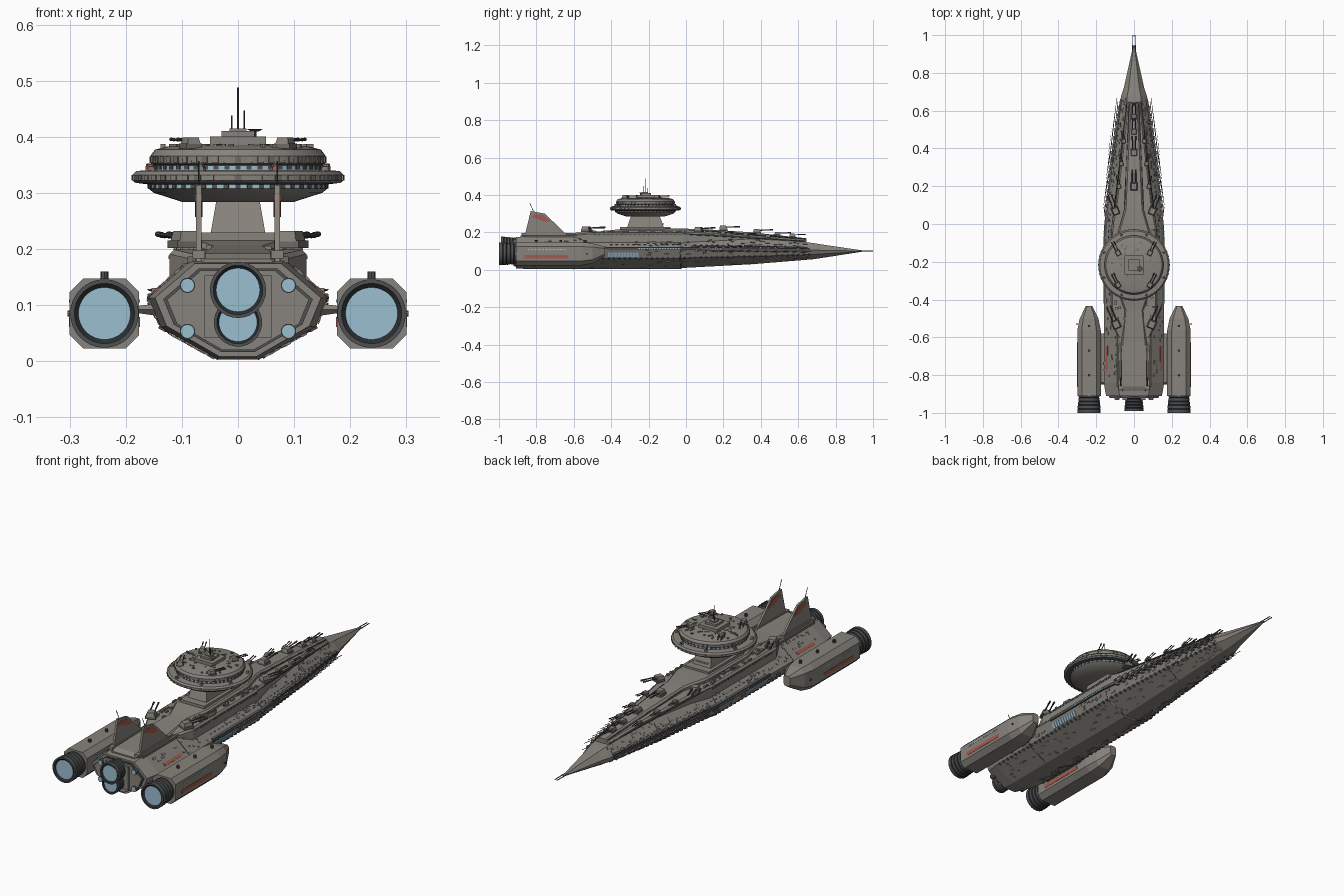
import bpy, bmesh, math, random
from mathutils import Matrix, Vector as V

if "Cube" in bpy.data.objects:
    bpy.data.objects.remove(bpy.data.objects["Cube"])

random.seed(4)
HULL, PANEL, METAL, BLACK, BLUE, RED = range(6)
COLOURS = [("hull_grey", (.245, .226, .2)), ("panel_grey", (.16, .15, .135)), ("gun_metal", (.075, .079, .083)),
           ("dark_trim", (.025, .027, .03)), ("window_blue", (.33, .52, .64)), ("marking_red", (.38, .1, .075))]
MATS = []
for n, c in COLOURS:
    m = bpy.data.materials.new(n)
    m.diffuse_color = (*c, 1)
    m.use_nodes = True
    m.node_tree.nodes["Principled BSDF"].inputs["Base Color"].default_value = m.diffuse_color
    MATS.append(m)
PLATES = (HULL, HULL, HULL, HULL, PANEL)


class Part:
    """Collects primitives into one named object."""
    def __init__(self, name):
        self.name, self.bm = name, bmesh.new()

    def paint(self, verts, mat):
        for f in {f for v in verts for f in v.link_faces}:
            f.material_index = mat

    def box(self, pos, size, mat=HULL, rot=Matrix(), top=1.0):
        vs = bmesh.ops.create_cube(self.bm, size=1)["verts"]
        for v in vs:
            k = top if v.co.z > 0 else 1
            v.co = V(pos) + (rot @ V((v.co.x * size[0] * k, v.co.y * size[1] * k, v.co.z * size[2])))
        self.paint(vs, mat)

    def rod(self, a, b, r, mat=METAL, sides=8, r2=None):
        a, b = V(a), V(b)
        q = (b - a).to_track_quat('Z', 'Y').to_matrix().to_4x4()
        vs = bmesh.ops.create_cone(self.bm, cap_ends=True, segments=sides, radius1=r, radius2=r if r2 is None else r2,
                                   depth=(b - a).length, matrix=Matrix.Translation((a + b) / 2) @ q)["verts"]
        self.paint(vs, mat)

    def loft(self, rings, mat=HULL):
        rows = [[self.bm.verts.new(p) for p in ring] for ring in rings]
        n = len(rows[0])
        faces = [self.bm.faces.new(rows[0]), self.bm.faces.new(rows[-1])]
        for a, b in zip(rows, rows[1:]):
            faces += [self.bm.faces.new((a[i], a[(i + 1) % n], b[(i + 1) % n], b[i])) for i in range(n)]
        for f in faces:
            f.material_index = mat

    def lathe(self, prof, matrix, sides=40):
        """prof holds (radius, height, colour of the face that follows)."""
        rows = [[self.bm.verts.new(matrix @ V((max(r, 1e-4) * math.cos(k * math.tau / sides),
                 max(r, 1e-4) * math.sin(k * math.tau / sides), z))) for k in range(sides)] for r, z, _ in prof]
        for j in range(len(prof) - 1):
            for k in range(sides):
                l = (k + 1) % sides
                self.bm.faces.new((rows[j][k], rows[j][l], rows[j + 1][l], rows[j + 1][k])).material_index = prof[j][2]

    def turret(self, pos, yaw, s=1.0):
        R = Matrix.Rotation(yaw, 4, 'Z')
        at = lambda *p: V(pos) + R @ (V(p) * s)
        self.box(at(0, 0, .004), (.036 * s, .036 * s, .01 * s), PANEL, R)
        self.box(at(0, -.002, .015), (.03 * s, .034 * s, .014 * s), HULL, R, .8)
        for x in (-.008, .008):
            self.rod(at(x, .01, .015), at(x, .075, .018), .0027 * s)
            self.rod(at(x, .06, .0175), at(x, .078, .018), .0036 * s)

    def done(self, smooth=False):
        bmesh.ops.recalc_face_normals(self.bm, faces=self.bm.faces[:])
        me = bpy.data.meshes.new(self.name)
        self.bm.to_mesh(me)
        for m in MATS:
            me.materials.append(m)
        ob = bpy.data.objects.new(self.name, me)
        bpy.context.collection.objects.link(ob)
        if smooth:
            bpy.ops.object.select_all(action='DESELECT')
            ob.select_set(True)
            bpy.context.view_layer.objects.active = ob
            bpy.ops.object.shade_smooth_by_angle(angle=math.radians(25))


# Main hull: half width, top, edge height and keel height along y
STATIONS = [(-.91, .148, .174, .113, .008), (-.84, .16, .18, .113, .003), (-.03, .157, .18, .113, .003), (-.025, .154, .18, .113, .009),
            (.36, .117, .172, .11, .03), (.68, .068, .143, .105, .056), (.72, .054, .136, .104, .062), (.945, .004, .103, .1, .097)]

def half(y):
    for a, b in zip(STATIONS, STATIONS[1:]):
        if y <= b[0]:
            break
    t = (y - a[0]) / (b[0] - a[0])
    w, zt, zm, zb = (p + (q - p) * t for p, q in zip(a[1:], b[1:]))
    return [V((.52 * w, y, zt)), V((w, y, zm)), V((.86 * w, y, zm - .48 * (zm - zb))), V((.22 * w, y, zb))]

def ring(pts):
    return list(pts) + [V((-p.x, p.y, p.z)) for p in reversed(pts)]

def on_hull(part, face, t, y, size, mat, side):
    """Box lying on a hull face; size is (thickness, length, width)."""
    P = lambda yy: half(yy)[face].lerp(half(yy)[face + 1], t)
    yv = (P(y + .005) - P(y - .005)).normalized()
    tv = (half(y)[face + 1] - half(y)[face]).normalized()
    nv = tv.cross(yv).normalized()
    M = Matrix.Diagonal((side, 1, 1)) @ Matrix((nv, yv, nv.cross(yv))).transposed()
    p = P(y)
    part.box((p.x * side, p.y, p.z), size, mat, M)

hull = Part("main_hull")
hull.loft([ring(half(s[0])) for s in STATIONS])
for k, y, mat in ((.9, -.918, METAL), (.855, -.922, HULL)):
    plate = [V((p.x * k, y, .09 + (p.z - .09) * k)) for p in half(-.91)]
    hull.loft([ring([V((p.x, -.9, p.z)) for p in plate]), ring(plate)], mat)
hull.box((0, -.922, .097), (.12, .02, .112))
for s in (-1, 1):
    hull.rod((s * .008, .9, .101), (s * .006, 1, .101), .0022)
hull.done()

# Edge trench, hull windows, stripes, ribs and scattered plates
detail = Part("hull_details")
for s in (-1, 1):
    detail.loft([[V((s * (half(y)[1].x + dx), y, half(y)[1].z + dz)) for dx, dz in
                  ((-.01, -.007), (.003, -.007), (.003, .007), (-.012, .01))] for y in (-.42, -.03, .36, .66)], METAL)
    for k in range(10):
        on_hull(detail, 1, .62, -.41 + k * .0165, (.007, .0135, .026), BLUE, s)
    for k in range(32):
        y = -.25 + k * .014
        detail.box((s * (half(y)[1].x + .002), y, half(y)[1].z), (.005, .008, .005), BLUE)
        on_hull(detail, 0, .7, -.4 + k * .03, (.005, .012, .004), METAL, s)
    on_hull(detail, 0, .8, -.71, (.006, .13, .014), RED, s)
    for k in range(52):
        on_hull(detail, 2, .03, -.82 + k * .029, (.007, .008, .014), METAL, s)
    for face, n in ((0, 120), (1, 60), (2, 80)):
        for _ in range(n):
            y, t = random.uniform(-.82, .66), random.uniform(.12, .9)
            if (face == 1 and -.44 < y < -.23) or (face == 0 and -.8 < y < -.62 and t > .6):
                continue
            on_hull(detail, face, t, y, (random.uniform(.004, .009), random.uniform(.008, .026),
                    random.uniform(.005, .012)), random.choice(PLATES), s)
    for y in (-.6, -.03, .36):
        for f in range(3):
            on_hull(detail, f, .5, y, (.003, .003, (half(y)[f] - half(y)[f + 1]).length), METAL, s)
detail.done()

# Broadside guns along the hull edge
guns = Part("edge_guns")
for s in (-1, 1):
    for k in range(15):
        y = .04 + k * .04
        p = half(y)[1]
        for dz, d in ((.013, .0), (-.012, .018)):
            a = V((s * p.x, y + d, p.z + dz))
            guns.box(a, (.013, .015, .01), HULL)
            guns.rod(a + V((s * .006, 0, 0)), a + V((s * .012, .05, .002)), .0015, METAL, 6)
guns.done()

# Stepped superstructure decks
deck = Part("upper_decks")
def tier(data, mat=HULL):
    deck.loft([[(-w, y, .13), (w, y, .13), (w, y, z - .008), (w - .008, y, z), (-w + .008, y, z), (-w, y, z - .008)]
               for y, w, z in data], mat)
tier([(-.6, .085, .19), (-.52, .122, .199), (-.02, .12, .2), (.1, .098, .198), (.4, .062, .182), (.645, .036, .16)])
tier([(-.46, .05, .205), (-.36, .084, .216), (-.04, .084, .22), (.08, .05, .218), (.35, .038, .2), (.645, .022, .168)])
tier([(-.885, .066, .182), (-.86, .066, .192), (-.62, .066, .196), (-.45, .05, .206)])
for s in (-1, 1):
    deck.box((s * .083, -.72, .181), (.014, .28, .012), PANEL)
    for k in range(40):
        deck.box((s * .1215, -.5 + k * .012, .185), (.004, .006, .006), METAL if k % 2 else HULL)
    for y0, y1, x0, x1, z0, z1 in ((-.02, .64, .117, .038, .192, .153), (.1, .64, .05, .026, .209, .165)):
        deck.rod((s * x0, y0, z0), (s * x1, y1, z1), .003, METAL, 6)
    for _ in range(60):
        deck.box((s * random.uniform(.05, .112), random.uniform(-.5, .0), .2), (random.uniform(.006, .014),
                 random.uniform(.008, .03), random.uniform(.01, .018)), random.choice(PLATES))
deck.done()

turrets = Part("deck_turrets")
for y, z, sc in ((.57, .173, .9), (.49, .182, .9), (.38, .194, 1.1), (.2, .21, 1.15)):
    turrets.turret((0, y, z), 0, sc)
for s in (-1, 1):
    turrets.turret((s * .098, .07, .203), -s * .35, 1.15)
    turrets.turret((s * .095, -.53, .203), -s * .4, 1.3)
    for y, x, z in ((.2, .08, .19), (.32, .067, .182), (.44, .055, .174)):
        turrets.turret((s * x, y, z), -s * .15, .7)
turrets.done()

# Command tower and saucer
C = V((0, -.217, 0))
tower = Part("command_tower")
tower.box(C + V((0, 0, .222)), (.13, .27, .014))
tower.box(C + V((0, 0, .258)), (.1, .2, .074), HULL, Matrix(), .74)
for k in range(4):
    tower.box(C + V((-.027 + k * .018, .094, .245)), (.01, .01, .006), BLUE)
tower.done()

saucer = Part("command_saucer")
saucer.lathe([(0, .284, HULL), (.1, .284, HULL), (.15, .3, HULL), (.16, .308, BLUE), (.16, .315, METAL), (.183, .318, HULL),
              (.188, .322, HULL), (.188, .332, HULL), (.181, .339, HULL), (.15, .341, BLUE), (.15, .349, METAL),
              (.155, .352, HULL), (.156, .366, HULL), (.148, .377, HULL), (.125, .383, HULL), (0, .387, HULL)],
             Matrix.Translation(C), 56)
saucer.done(True)

fit = Part("saucer_fittings")
for k in range(48):
    R = Matrix.Rotation(k * math.tau / 48, 4, 'Z')
    for r, z, w, h in ((.188, .327, .012, .01), (.1555, .359, .011, .011)):
        fit.box(C + R @ V((r, 0, z)), (.004, w, h), PANEL if k % 3 == 0 else HULL, R)
    for r, z in ((.16, .3115), (.15, .3455)):
        fit.box(C + R @ V((r, 0, z)), (.003, .009, .008), METAL, R)
    if k % 6 == 3:
        fit.box(C + R @ V((.17, 0, .342)), (.012, .012, .009), HULL, R)
        fit.rod(C + R @ V((.166, 0, .347)), C + R @ V((.176, 0, .347)), .005, RED if k % 12 == 3 else PANEL)
for _ in range(70):
    R = Matrix.Rotation(random.uniform(0, math.tau), 4, 'Z')
    fit.box(C + R @ V((random.uniform(.05, .135), 0, .382)), (random.uniform(.006, .014), random.uniform(.005, .01), .01),
            random.choice(PLATES), R)
for sx in (-1, 1):
    for sy in (-1, 1):
        fit.turret(C + V((sx * .085, sy * .085 - .02, .38)), -sx * .45, .85)
fit.box(C + V((0, 0, .391)), (.1, .1, .018))
fit.box(C + V((0, 0, .402)), (.058, .058, .016))
fit.box(C + V((0, 0, .411)), (.03, .03, .008))
for x, y, z, r in ((0, 0, .488, .0018), (-.011, .01, .438, .0013), (.011, -.01, .447, .0013)):
    fit.rod(C + V((x, y, .4)), C + V((x, y, z)), r)
fit.rod(C + V((.03, -.02, .4)), C + V((.03, -.02, .409)), .003)
fit.rod(C + V((.03, -.02, .409)), C + V((.03, -.02, .414)), .006, METAL, 16, .015)
fit.done()

# Twin tail fins with aerials and red patches
fins = Part("tail_fins")
for s in (-1, 1):
    for prof, t, mat in (([(-.865, .17), (-.83, .314), (-.755, .3), (-.63, .18)], .005, HULL),
                         ([(-.828, .285), (-.81, .297), (-.76, .292), (-.722, .257), (-.76, .257)], .0063, RED)):
        fins.loft([[(s * .07 + d, y, z) for y, z in prof] for d in (-t, t)], mat)
    fins.rod((s * .07, -.81, .3), (s * .07, -.835, .356), .0015)
    fins.box((s * .07, -.76, .19), (.022, .24, .014), HULL)
fins.done()

# Engine pods on short pylons
pods = Part("engine_pods")
OCT = [(1, .62), (.62, 1), (-.62, 1), (-1, .62), (-1, -.62), (-.62, -1), (.62, -1), (1, -.62)]
for s in (-1, 1):
    X = s * .238
    pods.loft([[(X + a * .062 * sx, y, z + b * .062 * sz) for a, b in OCT] for y, sx, sz, z in
               ((-.91, 1, 1, .085), (-.56, 1, 1, .085), (-.5, .8, .88, .088), (-.435, .28, .4, .098))])
    pods.loft([[(s * x, y, z) for y, z in ((-.85, .092), (-.84, .092 + h), (-.6, .092 + h), (-.58, .092), (-.6, .092 - h), (-.84, .092 - h))]
               for x, h in ((.125, .014), (.18, .006))])
    for d in (-1, 1):
        pods.box((X + d * .062, -.745, .07), (.003, .235, .018), RED)
        for k in range(11):
            pods.box((X + d * .062, -.84 + k * .019, .107), (.003, .012, .005), BLUE)
    for y in (-.54, -.67, -.8):
        pods.rod((X, y, .14), (X, y, .16), .007)
    pods.rod((s * .298, -.53, .085), (s * .304, -.53, .085), .005, RED)
pods.done()

# Engine bells with glowing discs, hull thrusters
bells = Part("engine_bells")
def bell(x, y, z, r, length, disc):
    prof = [(0, 0, METAL), (r * .85, 0, METAL)]
    for k in range(4):
        a, b = length * k * .2, length * (k + 1) * .2
        prof += [(r * (.89 + .03 * k), a + .002, METAL), (r * (.9 + .03 * k), b - .004, METAL), (r * (.85 + .03 * k), b - .002, BLACK)]
    prof += [(r, length * .82, METAL), (r, length, METAL), (r * .88, length, BLACK), (disc, length * .94, BLUE), (0, length * .94, BLUE)]
    bells.lathe(prof, Matrix.Translation((x, y, z)) @ Matrix.Rotation(math.pi / 2, 4, 'X'), 32)
bell(0, -.91, .127, .05, .08, .039)
bell(0, -.91, .069, .043, .075, .034)
for s in (-1, 1):
    bell(s * .238, -.9, .085, .061, .1, .0465)
    for z in (.135, .053):
        bells.rod((s * .09, -.9, z), (s * .09, -.93, z), .0135, METAL, 20)
        bells.rod((s * .09, -.9, z), (s * .09, -.932, z), .0115, BLUE, 20)
bells.done(True)
